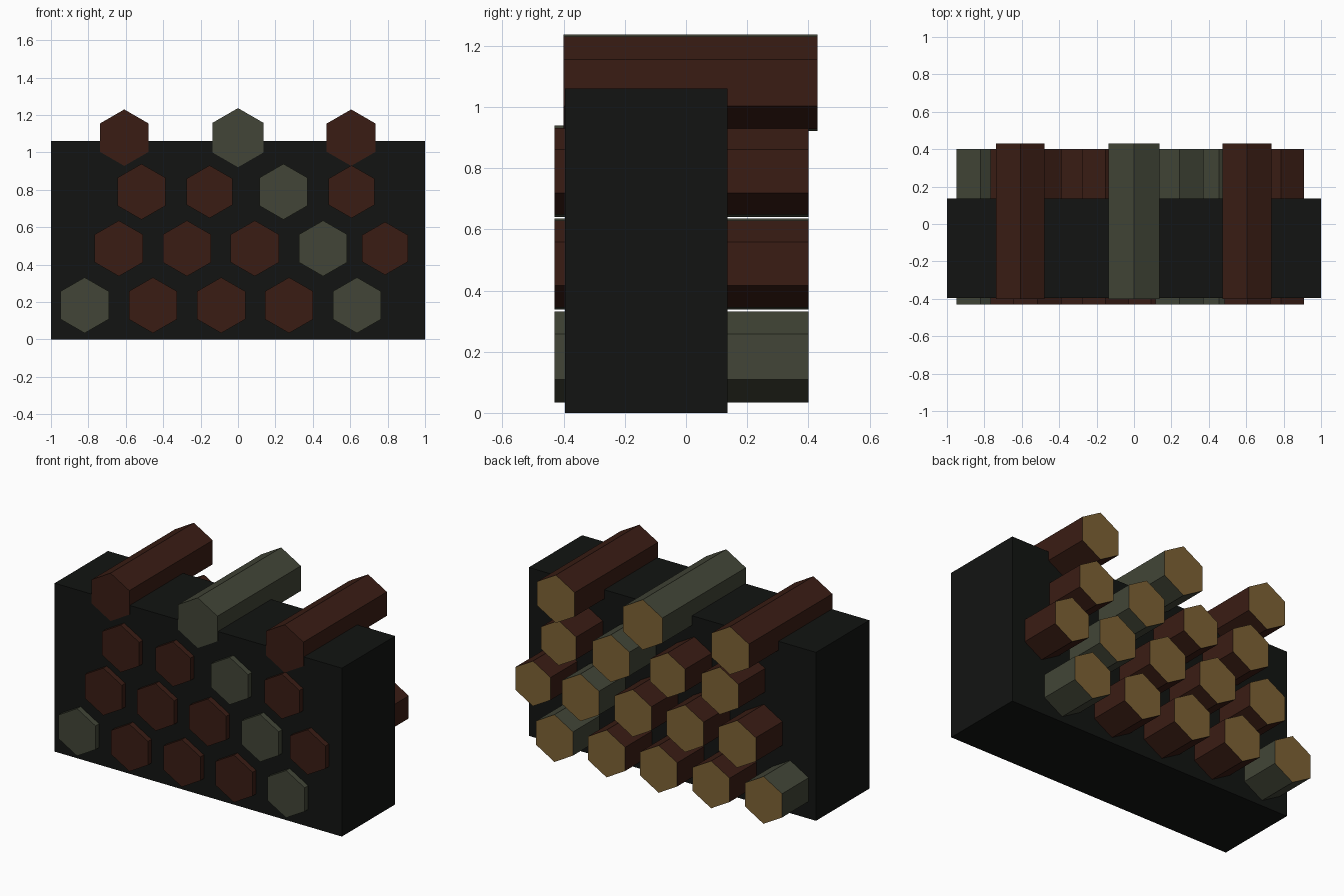
import bpy, bmesh
from math import sin, cos, pi

if "Cube" in bpy.data.objects:
    bpy.data.objects.remove(bpy.data.objects["Cube"])


def material(name, rgb):
    m = bpy.data.materials.new(name)
    m.diffuse_color = (*rgb, 1)
    m.use_nodes = True
    m.node_tree.nodes["Principled BSDF"].inputs["Base Color"].default_value = m.diffuse_color
    return m


shadow = material("dark_core", (0.006, 0.007, 0.006))
bark = material("brown_bark", (0.042, 0.012, 0.007))
moss = material("mossy_bark", (0.054, 0.060, 0.038))
wood = material("cut_wood", (0.21, 0.125, 0.036))


def link(bm, name, mats):
    bmesh.ops.recalc_face_normals(bm, faces=bm.faces)
    me = bpy.data.meshes.new(name)
    bm.to_mesh(me)
    bm.free()
    for m in mats:
        me.materials.append(m)
    bpy.context.collection.objects.link(bpy.data.objects.new(name, me))


def log(name, x, z, r, y0, y1, skin):
    """Hexagonal log along y, point up, with a bare cut at the back end."""
    bm = bmesh.new()
    front, back = [[bm.verts.new((x + r * sin(i * pi / 3), y, z + r * cos(i * pi / 3)))
                    for i in range(6)] for y in (y0, y1)]
    for i in range(6):
        j = (i + 1) % 6
        bm.faces.new((front[i], front[j], back[j], back[i]))
    bm.faces.new(front)
    bm.faces.new(back).material_index = 1
    link(bm, name, (skin, wood))


# Dark core block that holds the stack
bm = bmesh.new()
bmesh.ops.create_cube(bm, size=1)
for v in bm.verts:
    v.co.x *= 2
    v.co.y = v.co.y * 0.53 - 0.13
    v.co.z = (v.co.z + 0.5) * 1.06
link(bm, "core_block", (shadow,))

# Rows of logs: height, front y, back y, then (x, radius, mossy)
rows = [
    (0.183, -0.43, 0.40, [(-0.82, .149, 1), (-0.455, .149, 0), (-0.09, .149, 0),
                          (0.273, .149, 0), (0.636, .149, 1)]),
    (0.487, -0.43, 0.40, [(-0.637, .149, 0), (-0.273, .149, 0), (0.09, .149, 0),
                          (0.455, .149, 1), (0.786, .142, 0)]),
    (0.79, -0.43, 0.40, [(-0.516, .149, 0), (-0.152, .141, 0), (0.243, .149, 1),
                         (0.607, .141, 0)]),
    (1.079, -0.40, 0.43, [(-0.608, .151, 0), (0.0, .158, 1), (0.605, .151, 0)]),
]
for k, (z, y0, y1, logs) in enumerate(rows, 1):
    for n, (x, r, mossy) in enumerate(logs, 1):
        log(f"log_row{k}_{n}", x, z, r, y0, y1, moss if mossy else bark)
